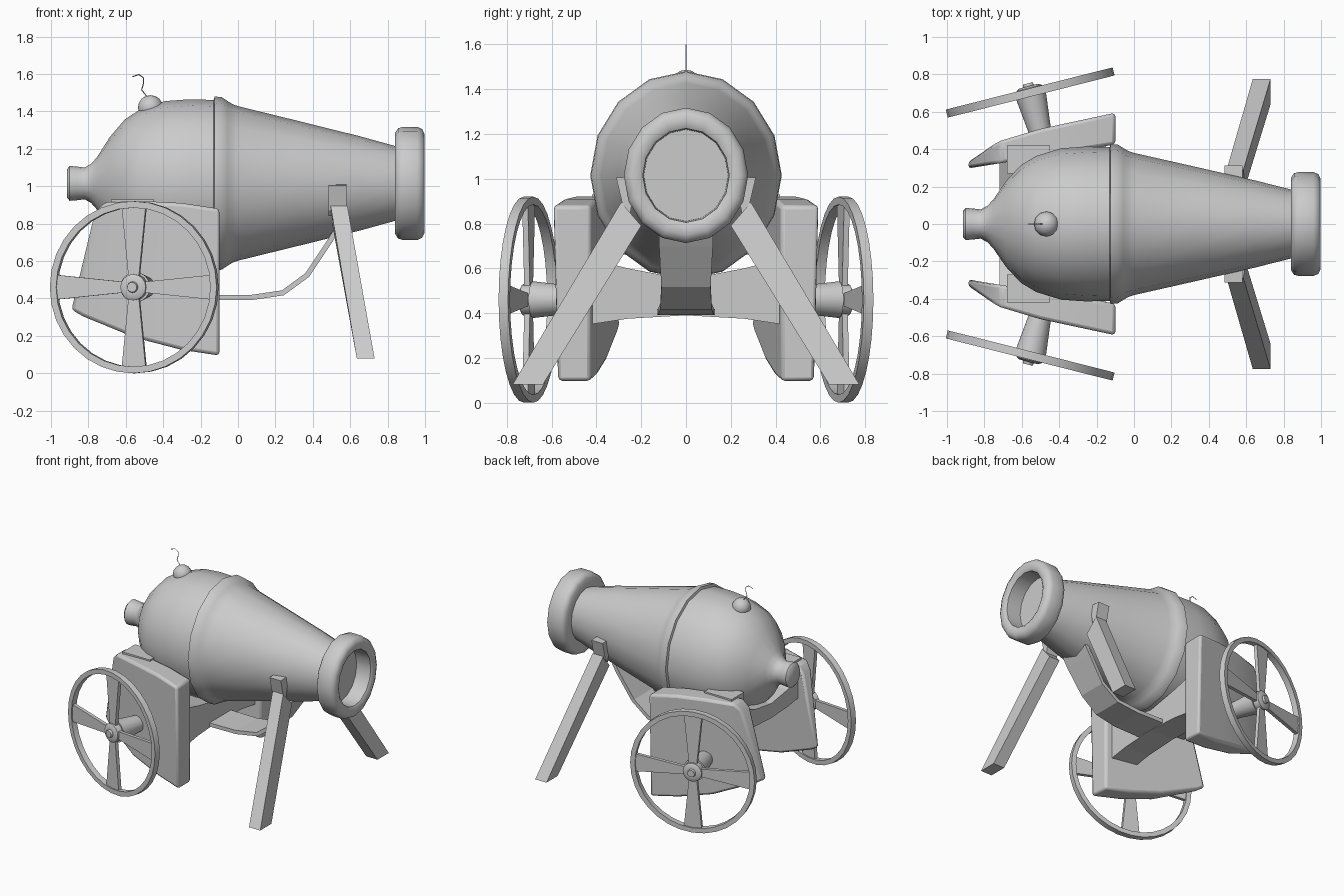
import bpy, bmesh, math
from mathutils import Vector

if "Cube" in bpy.data.objects:
    bpy.data.objects.remove(bpy.data.objects["Cube"])


def loft(name, rings, smooth=None, closed=False, bevel=0):
    """Skin a list of equal point rings; cap the ends unless closed into a loop."""
    bm = bmesh.new()
    vs = [[bm.verts.new(p) for p in r] for r in rings]
    n = len(vs[0])
    pairs = list(zip(vs, vs[1:])) + ([(vs[-1], vs[0])] if closed else [])
    for a, b in pairs:
        for i in range(n):
            j = (i + 1) % n
            bm.faces.new((a[i], a[j], b[j], b[i]))
    if not closed:
        bm.faces.new(vs[0])
        bm.faces.new(vs[-1])
    bmesh.ops.recalc_face_normals(bm, faces=bm.faces)
    me = bpy.data.meshes.new(name)
    bm.to_mesh(me)
    bm.free()
    ob = bpy.data.objects.new(name, me)
    bpy.context.collection.objects.link(ob)
    if bevel:
        m = ob.modifiers.new("bevel", 'BEVEL')
        m.width, m.segments = bevel, 2
        m.limit_method, m.angle_limit = 'ANGLE', math.radians(40)
    if smooth:
        bpy.ops.object.select_all(action='DESELECT')
        ob.select_set(True)
        bpy.context.view_layer.objects.active = ob
        bpy.ops.object.shade_smooth_by_angle(angle=math.radians(smooth))
    return ob


def interp(table, x):
    """Piecewise linear lookup."""
    for (x0, y0), (x1, y1) in zip(table, table[1:]):
        if x <= x1:
            return y0 + (y1 - y0) * (x - x0) / (x1 - x0)
    return table[-1][1]


def box(name, x0, x1, y0, y1, z0, z1):
    return loft(name, [[(x, y0, z0), (x, y1, z0), (x, y1, z1), (x, y0, z1)] for x in (x0, x1)])


# Barrel: slightly narrow lathe with breech knob, band, muzzle ring and shallow bore
AXIS_Z, NARROW, SIDES = 1.015, 0.92, 16
profile = [(-.915, .075), (-.9, .093), (-.86, .09), (-.82, .085), (-.785, .105), (-.754, .14),
           (-.684, .25), (-.604, .343), (-.524, .395), (-.39, .44), (-.257, .45), (-.13, .446),
           (-.125, .465), (-.086, .461), (-.055, .44), (-.03, .424), (0, .413), (.33, .332),
           (.652, .252), (.84, .2), (.84, .27), (.856, .295), (.88, .302), (.96, .302),
           (.985, .29), (.997, .265), (.997, .23), (.985, .21), (.87, .205)]
loft("barrel", [[(x, NARROW * r * math.sin(2 * math.pi * i / SIDES),
                  AXIS_Z + r * math.cos(2 * math.pi * i / SIDES)) for i in range(SIDES)]
                for x, r in profile], smooth=45)

# Fuse button and fuse
bpy.ops.mesh.primitive_uv_sphere_add(segments=12, ring_count=8, radius=.067, location=(-.468, 0, 1.42))
button = bpy.context.object
button.name = "fuse_button"
bpy.ops.object.shade_smooth()
cu = bpy.data.curves.new("fuse", 'CURVE')
cu.dimensions, cu.bevel_depth, cu.bevel_resolution = '3D', .003, 0
pts = [(-.48, 1.47), (-.515, 1.515), (-.505, 1.55), (-.505, 1.58), (-.53, 1.597), (-.565, 1.585)]
sp = cu.splines.new('POLY')
sp.points.add(len(pts) - 1)
for p, (x, z) in zip(sp.points, pts):
    p.co = (x, 0, z, 1)
bpy.context.collection.objects.link(bpy.data.objects.new("fuse", cu))

# Support strap curving from the carriage up to the barrel
path = [(-.2, .405, .13), (.07, .405, .125), (.24, .43, .115), (.37, .525, .11), (.49, .705, .12), (.53, .77, .12)]
rings = []
for i, (x, z, w) in enumerate(path):
    a, b = path[max(i - 1, 0)], path[min(i + 1, len(path) - 1)]
    t = Vector((b[0] - a[0], 0, b[1] - a[1])).normalized()
    o = Vector((-t.z, 0, t.x)) * .014
    c = Vector((x, 0, z))
    y = Vector((0, w, 0))
    rings.append([c - o - y, c - o + y, c + o + y, c + o - y])
loft("support_strap", rings)


# Cross beams with dipped tops between the side plates
def beam(name, x0, x1, sections):
    loft(name, [[(x0, y, a), (x1, y, a), (x1, y, b), (x0, y, b)] for y, a, b in sections])


beam("front_beam", -.35, -.15, [(-.46, .345, .65), (-.26, .375, .6), (0, .39, .55), (.26, .375, .6), (.46, .345, .65)])
beam("rear_beam", -.72, -.62, [(-.4, .68, .86), (-.2, .65, .78), (0, .64, .75), (.2, .65, .78), (.4, .68, .86)])

# Side plate data: (top x, top z, bottom x, bottom z), plus plan curves of both faces
columns = [(-.765, .86, -.89, .34), (-.71, .915, -.83, .305), (-.5, .92, -.55, .19),
           (-.3, .91, -.3, .125), (-.1, .88, -.1, .095)]
outer = [(-.9, .345), (-.76, .42), (-.66, .475), (-.1, .595)]
inner = [(-.9, .295), (-.1, .425)]
TURN = math.radians(14.2)
U = Vector((math.cos(TURN), math.sin(TURN), 0))
N = Vector((-math.sin(TURN), math.cos(TURN), 0))
HUB = Vector((-.555, .703, .46))

for s, side in ((-1, "front"), (1, "back")):
    # Side plate
    loft(side + "_side_plate",
         [[(xb, s * interp(outer, xb) - s * .02, zb), (xt, s * interp(outer, xt), zt),
           (xt, s * interp(inner, xt), zt), (xb, s * interp(inner, xb), zb)]
          for xt, zt, xb, zb in columns], smooth=35, bevel=.03)
    # Ledge holding the breech on top of the plate
    box(side + "_breech_ledge", -.68, -.45, s * .27, s * .42, .84, .93)

    # Points in the wheel's turned frame
    def w(u, v, n):
        p = HUB + U * u + N * n + Vector((0, 0, v))
        return Vector((p.x, s * p.y, p.z))

    # Wheel rim
    loft(side + "_wheel_rim",
         [[w(r * math.cos(a), r * math.sin(a), n) for r, n in
           ((.46, -.022), (.46, .022), (.425, .022), (.425, -.022))]
          for a in (2 * math.pi * k / 32 for k in range(32))], smooth=30, closed=True)
    # Four flared spokes
    for k in range(4):
        c, d = math.cos(k * math.pi / 2), math.sin(k * math.pi / 2)
        loft(f"{side}_spoke_{k + 1}",
             [[w(r * c - h * q * d, r * d + h * q * c, n) for q, n in
               ((-1, -.013), (1, -.013), (1, .013), (-1, .013))]
              for r, h in ((.03, .026), (.428, .066))])
    # Axle and hub in one lathe
    loft(side + "_axle_hub",
         [[w(r * math.cos(a), r * math.sin(a), n) for a in (2 * math.pi * k / 16 for k in range(16))]
          for n, r in ((-.26, .055), (-.02, .082), (-.02, .07), (.025, .07), (.035, .05),
                       (.035, .03), (.05, .026))], smooth=40)

    # Propping leg and the bracket it hangs from
    loft(side + "_leg",
         [[(x0, s * yo, zo), (x1, s * yo, zo), (x1 + dx, s * yi, zi), (x0 + dx, s * yi, zi)]
          for x0, x1, yo, zo, yi, zi, dx in
          ((.495, .585, .29, .895, .2, .79, .01), (.635, .73, .775, .08, .64, .08, 0))])
    loft(side + "_leg_bracket",
         [[(x, s * .25, .84), (x, s * .28, .87), (x, s * .312, 1.005), (x, s * .22, 1.01)]
          for x in (.485, .58)])
